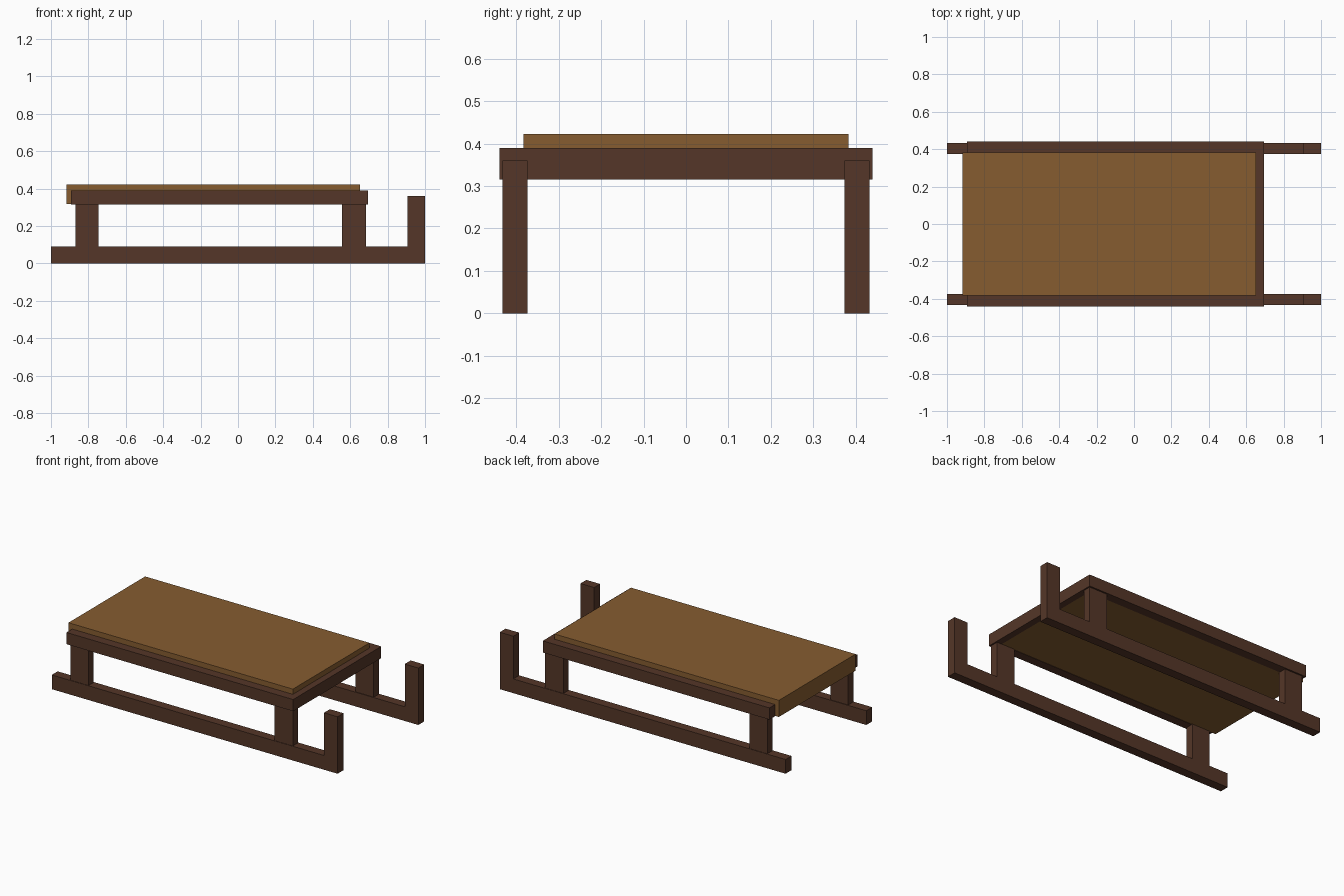
import bpy

if "Cube" in bpy.data.objects:
    bpy.data.objects.remove(bpy.data.objects["Cube"])


def material(name, rgb):
    m = bpy.data.materials.new(name)
    m.diffuse_color = (*rgb, 1)
    m.use_nodes = True
    m.node_tree.nodes["Principled BSDF"].inputs["Base Color"].default_value = m.diffuse_color
    return m


dark = material("dark wood", (0.090, 0.037, 0.021))
tan = material("tan wood", (0.240, 0.108, 0.030))


def box(name, x, y, z, mat):
    """Box spanning the given (min, max) ranges."""
    (x0, x1), (y0, y1), (z0, z1) = x, y, z
    bpy.ops.mesh.primitive_cube_add(
        size=1, location=((x0 + x1) / 2, (y0 + y1) / 2, (z0 + z1) / 2))
    ob = bpy.context.object
    ob.name = name
    ob.scale = (x1 - x0, y1 - y0, z1 - z0)
    bpy.ops.object.transform_apply(location=False, rotation=False, scale=True)
    ob.data.materials.append(mat)
    return ob


def runner(name, y0, y1):
    """L-shaped profile: flat runner with an upright post at the front end."""
    profile = [(-1, 0), (1, 0), (1, 0.36), (0.905, 0.36), (0.905, 0.09), (-1, 0.09)]
    n = len(profile)
    verts = [(x, y, z) for y in (y0, y1) for x, z in profile]
    faces = [tuple(range(n)), tuple(reversed(range(n, 2 * n)))]
    faces += [(i, i + n, (i + 1) % n + n, (i + 1) % n) for i in range(n)]
    me = bpy.data.meshes.new(name)
    me.from_pydata(verts, [], faces)
    me.materials.append(dark)
    bpy.context.collection.objects.link(bpy.data.objects.new(name, me))


def span(side, a, b):
    return tuple(sorted((side * a, side * b)))


# Runners, legs and side rails on both sides
for label, s in (("left", 1), ("right", -1)):
    runner(f"{label}_runner", *span(s, 0.374, 0.433))
    box(f"{label}_back_leg", (-0.87, -0.745), span(s, 0.378, 0.43), (0.09, 0.317), dark)
    box(f"{label}_front_leg", (0.557, 0.685), span(s, 0.378, 0.43), (0.09, 0.317), dark)
    box(f"{label}_rail", (-0.892, 0.694), span(s, 0.383, 0.44), (0.316, 0.39), dark)

# Cross rail at the front end
box("front_cross_rail", (0.652, 0.694), (-0.383, 0.383), (0.316, 0.39), dark)

# Thick seat board set between the rails
box("seat_board", (-0.918, 0.652), (-0.383, 0.383), (0.318, 0.423), tan)
